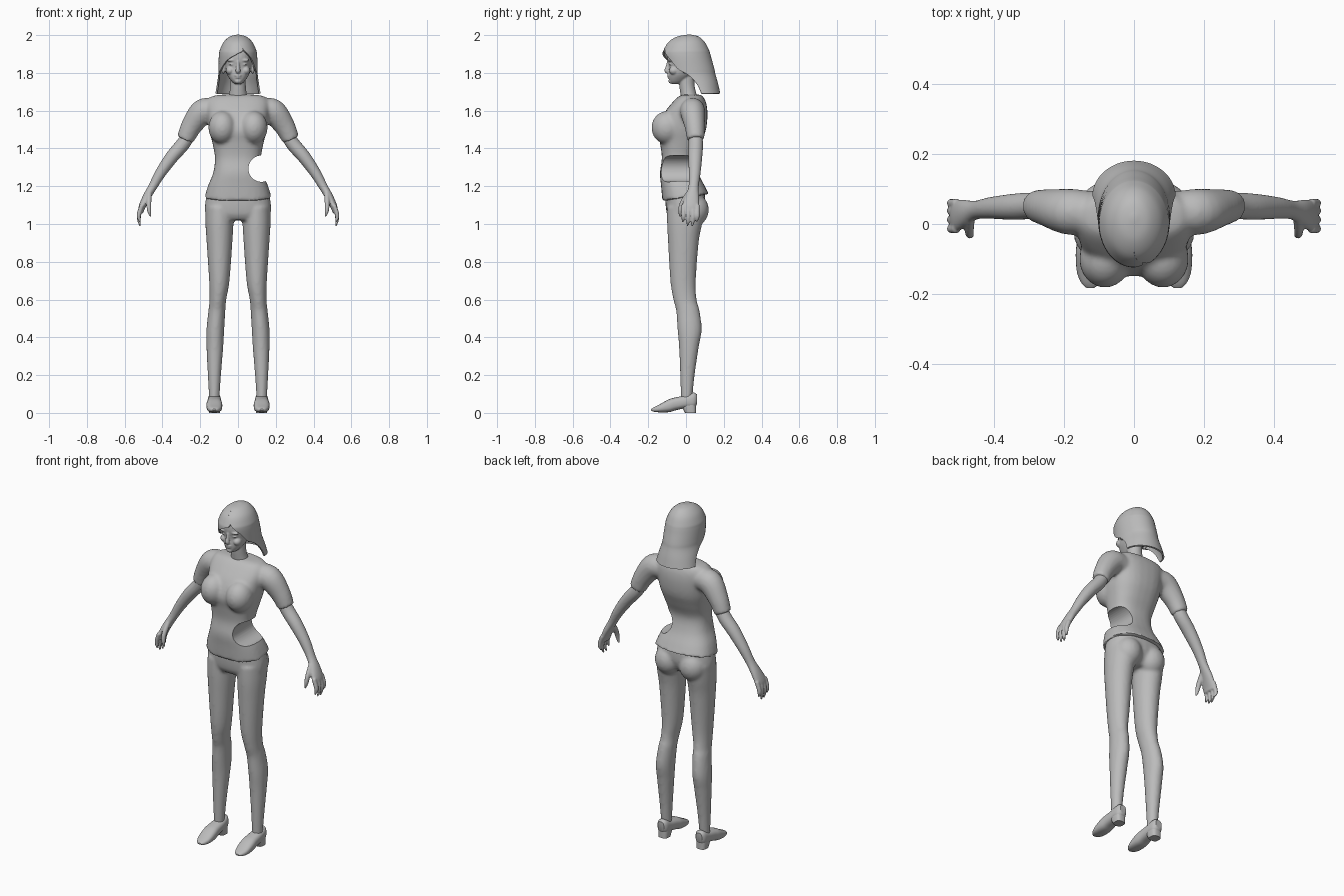
import bpy, bmesh, math
from mathutils import Vector, Matrix

if "Cube" in bpy.data.objects:
    bpy.data.objects.remove(bpy.data.objects["Cube"])

grey = bpy.data.materials.new("plain grey")
grey.use_nodes = True
colour = (0.5, 0.5, 0.5, 1)
grey.diffuse_color = colour
grey.node_tree.nodes["Principled BSDF"].inputs["Base Color"].default_value = colour
SIDES = 28


def spline(rows, steps=5):
    """Catmull-Rom interpolation of rows of numbers."""
    out = []
    for i in range(len(rows) - 1):
        a, b, c, d = (rows[min(max(i + k, 0), len(rows) - 1)] for k in (-1, 0, 1, 2))
        for s in range(steps):
            t = s / steps
            out.append([q + t / 2 * (r - p + t * (2 * p - 5 * q + 4 * r - e + t * (3 * (q - r) + e - p)))
                        for p, q, r, e in zip(a, b, c, d)])
    return out + [list(rows[-1])]


def skin(bm, rings, closed=True):
    """Join rings of points into a tube with capped ends."""
    loops = [[bm.verts.new(p) for p in ring] for ring in rings]
    n = len(loops[0])
    for a, b in zip(loops, loops[1:]):
        for i in range(n if closed else n - 1):
            j = (i + 1) % n
            bm.faces.new((a[i], a[j], b[j], b[i]))
    if closed:
        bm.faces.new(loops[0])
        bm.faces.new(loops[-1])


def power(v, n):
    return math.copysign(abs(v) ** (2 / n), v)


def slabs(bm, rows, n=2.0):
    """Loft through level sections: z, x0, x1, y0, y1, tilt."""
    rings = []
    for z, x0, x1, y0, y1, tilt in spline(rows):
        ring = []
        for i in range(SIDES):
            t = math.tau * i / SIDES
            y = (y0 + y1) / 2 + (y1 - y0) / 2 * power(math.sin(t), n)
            ring.append(((x0 + x1) / 2 + (x1 - x0) / 2 * power(math.cos(t), n), y, z + tilt * y))
        rings.append(ring)
    skin(bm, rings)


def even(rows):
    """Sections centred on x: z, half width, y0, y1, optional tilt."""
    return [(r[0], -r[1], r[1], r[2], r[3], r[4] if len(r) > 4 else 0) for r in rows]


def limb(bm, rows, s=1):
    """Loft along a path: x, y, z, thickness radius, depth radius."""
    rows = spline(rows)
    pts = [Vector((s * r[0], r[1], r[2])) for r in rows]
    rings = []
    for i, (p, r) in enumerate(zip(pts, rows)):
        along = (pts[min(i + 1, len(pts) - 1)] - pts[max(i - 1, 0)]).normalized()
        u = along.cross(Vector((0, 1, 0))).normalized()
        v = u.cross(along)
        rings.append([p + u * r[3] * math.cos(t) + v * r[4] * math.sin(t)
                      for t in (math.tau * k / SIDES for k in range(SIDES))])
    skin(bm, rings)


def ball(bm, centre, size):
    m = Matrix.Translation(centre) @ Matrix.Diagonal((*size, 1))
    bmesh.ops.create_uvsphere(bm, u_segments=24, v_segments=14, radius=1, matrix=m)


def finish(name, bm, voxel=0, smooth=0, thick=0, cutter=None):
    bmesh.ops.recalc_face_normals(bm, faces=bm.faces)
    mesh = bpy.data.meshes.new(name)
    bm.to_mesh(mesh)
    bm.free()
    ob = bpy.data.objects.new(name, mesh)
    bpy.context.collection.objects.link(ob)
    if voxel:
        mod = ob.modifiers.new("blend", "REMESH")
        mod.mode, mod.voxel_size = "VOXEL", voxel
    if smooth:
        mod = ob.modifiers.new("soften", "SMOOTH")
        mod.factor, mod.iterations = 0.5, smooth
    if thick:
        mod = ob.modifiers.new("thickness", "SOLIDIFY")
        mod.thickness, mod.offset = thick, 0
    if cutter:
        mod = ob.modifiers.new("bite", "BOOLEAN")
        mod.operation, mod.object, mod.solver = "DIFFERENCE", cutter, "EXACT"
    # Bake the modifiers
    deps = bpy.context.evaluated_depsgraph_get()
    baked = bpy.data.meshes.new_from_object(ob.evaluated_get(deps))
    ob.modifiers.clear()
    ob.data = baked
    baked.materials.clear()
    baked.materials.append(grey)
    bpy.ops.object.select_all(action="DESELECT")
    ob.select_set(True)
    bpy.context.view_layer.objects.active = ob
    bpy.ops.object.shade_smooth_by_angle(angle=math.radians(40))
    return ob


# Round bite taken out of the left waist
bm = bmesh.new()
bmesh.ops.create_cone(bm, cap_ends=True, segments=40, radius1=0.07, radius2=0.07, depth=0.8,
                      matrix=Matrix.Translation((0.125, 0, 1.293)) @ Matrix.Rotation(math.pi / 2, 4, "X"))
bite = finish("bite_cutter", bm)
bite.hide_render = True

# Shirt: torso, bust and short sleeves
bm = bmesh.new()
slabs(bm, even([(1.685, .08, -.015, .075), (1.675, .14, -.04, .09), (1.64, .165, -.075, .107),
                (1.58, .163, -.12, .114), (1.5, .153, -.15, .106), (1.43, .136, -.138, .08),
                (1.35, .122, -.128, .05), (1.27, .132, -.138, .065), (1.2, .16, -.132, .1),
                (1.14, .178, -.125, .121, .15)]), 2.5)
for s in (1, -1):
    ball(bm, (s * .083, -.1, 1.51), (.074, .083, .088))
    limb(bm, [(.12, .035, 1.6, .06, .06), (.185, .035, 1.595, .068, .066),
              (.245, .046, 1.52, .056, .054), (.28, .052, 1.447, .046, .046)], s)
finish("shirt", bm, .009, 7, cutter=bite)
bpy.data.objects.remove(bite)

# Trousers: hips, buttocks and legs
bm = bmesh.new()
slabs(bm, even([(1.165, .164, -.11, .1), (1.1, .175, -.108, .1), (1.05, .172, -.1, .08),
                (1.02, .15, -.08, .05)]), 2.3)
for s in (1, -1):
    ball(bm, (s * .08, .045, 1.075), (.077, .076, .085))
    slabs(bm, [(z, s * a, s * b, c, d, 0) for z, a, b, c, d in (
        (1.09, .02, .172, -.1, .1), (1, .024, .172, -.1, .085), (.9, .03, .166, -.095, .067),
        (.7, .045, .153, -.083, .052), (.6, .062, .151, -.067, .056), (.54, .067, .157, -.052, .072),
        (.44, .073, .167, -.045, .083), (.35, .078, .167, -.037, .068), (.2, .09, .16, -.031, .046),
        (.05, .1, .152, -.026, .031))])
finish("trousers", bm, .009, 5)

for s, side in ((1, "left"), (-1, "right")):
    # Forearm and palm
    bm = bmesh.new()
    limb(bm, [(.25, .048, 1.49, .034, .036), (.29, .052, 1.425, .037, .038), (.35, .049, 1.355, .035, .037),
              (.41, .046, 1.27, .029, .031), (.453, .04, 1.195, .023, .027), (.485, .032, 1.14, .021, .038),
              (.508, .024, 1.09, .018, .046), (.515, .024, 1.06, .013, .042)], s)
    # Fingers and thumb
    for y, tip in ((-.014, 1.01), (.012, .99), (.037, .988), (.06, 1.012)):
        limb(bm, [(.508, y, 1.1, .012, .013), (.522, y, 1.06, .012, .012),
                  (.525, y, (tip + 1.06) / 2, .01, .011), (.518, y - .004, tip, .004, .005)], s)
    limb(bm, [(.47, .015, 1.16, .014, .016), (.472, -.018, 1.11, .013, .015),
              (.47, -.03, 1.07, .011, .012), (.463, -.03, 1.038, .004, .005)], s)
    finish(side + "_arm", bm, .005, 3)

    # Shoe: upper lofted from heel to toe, and a low heel
    bm = bmesh.new()
    rings = []
    for y, w, low, high in spline([(.058, .02, .045, .098), (.04, .032, .025, .107), (0, .036, .025, .093),
                                   (-.05, .039, .015, .083), (-.09, .042, .004, .072),
                                   (-.14, .038, .003, .045), (-.17, .025, .006, .03), (-.184, .01, .012, .02)]):
        rings.append([(s * .125 + w * power(math.cos(t), 2.6), y,
                       (low + high) / 2 + (high - low) / 2 * power(math.sin(t), 2.6))
                      for t in (math.tau * k / SIDES for k in range(SIDES))])
    skin(bm, rings)
    slabs(bm, [(z, s * .125 - w, s * .125 + w, y, .053, 0) for z, w, y in
               ((0, .029, -.005), (.03, .031, -.02), (.06, .031, -.03))], 3)
    finish(side + "_shoe", bm)

# Head: skull, neck, nose, lips, cheeks, brow and ears
bm = bmesh.new()
slabs(bm, even([(1.742, .018, -.078, -.03), (1.758, .036, -.088, 0), (1.79, .058, -.092, .04),
                (1.83, .071, -.09, .08), (1.88, .078, -.098, .1), (1.93, .074, -.09, .1),
                (1.97, .045, -.06, .06)]), 2.2)
slabs(bm, even([(1.66, .056, -.025, .065), (1.69, .046, -.03, .055), (1.74, .041, -.036, .045),
                (1.8, .042, -.04, .05)]))
limb(bm, [(0, -.088, 1.862, .008, .012), (0, -.095, 1.835, .009, .012), (0, -.102, 1.811, .013, .012),
          (0, -.092, 1.802, .01, .008)])
ball(bm, (0, -.091, 1.786), (.019, .009, .006))
ball(bm, (0, -.089, 1.776), (.016, .009, .006))
ball(bm, (0, -.08, 1.756), (.018, .013, .013))
for s in (1, -1):
    ball(bm, (s * .042, -.064, 1.812), (.022, .026, .022))
    ball(bm, (s * .034, -.082, 1.867), (.026, .014, .008))
    ball(bm, (s * .032, -.079, 1.845), (.015, .011, .006))
    ball(bm, (s * .078, -.005, 1.828), (.011, .018, .034))
finish("head", bm, .004, 3)

# Hair: z, half width, y0, y1, right and left sweep in degrees from the back
bm = bmesh.new()
rings = []
for z, w, y0, y1, right, left in spline([
        (1.998, .006, .01, .025, 180, 180), (1.988, .042, -.045, .065, 180, 180),
        (1.96, .073, -.09, .096, 182, 178), (1.92, .092, -.114, .117, 196, 162),
        (1.9, .096, -.12, .124, 178, 150), (1.87, .098, -.118, .132, 148, 134),
        (1.82, .099, -.11, .146, 119, 117), (1.79, .1, -.1, .152, 97, 97),
        (1.74, .107, -.05, .166, 90, 90), (1.69, .115, -.02, .177, 88, 88)]):
    ring = []
    for i in range(45):
        t = math.radians(-right + (right + left) * i / 44)
        y = (y0 + y1) / 2 + (y1 - y0) / 2 * math.cos(t)
        ring.append((w * math.sin(t), y, z))
    rings.append(ring)
skin(bm, rings, closed=False)
bmesh.ops.contextual_create(bm, geom=[e for e in bm.edges if all(v.co.z > 1.997 for v in e.verts)])
finish("hair", bm, thick=.009)
